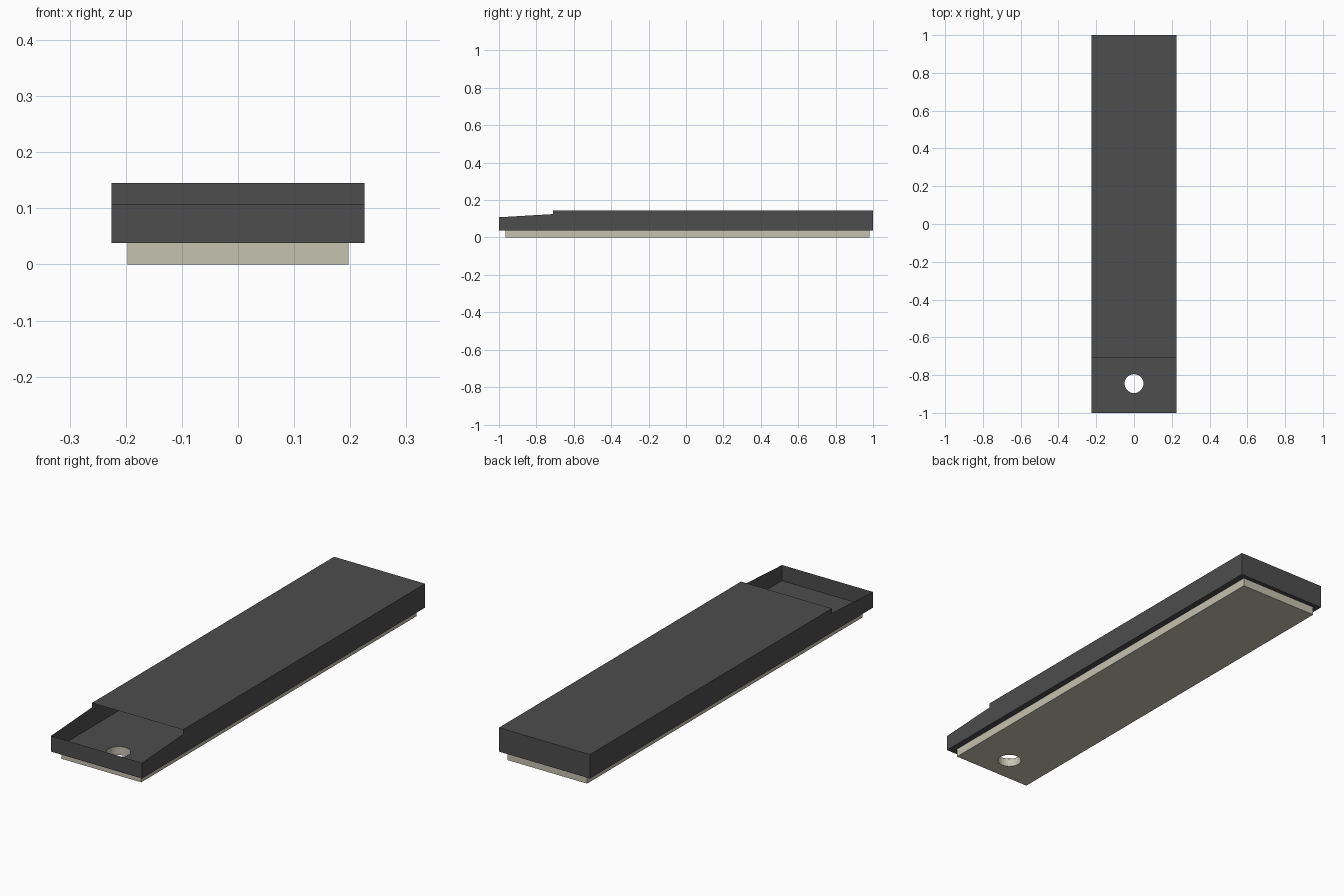
import bpy, bmesh, math

if "Cube" in bpy.data.objects:
    bpy.data.objects.remove(bpy.data.objects["Cube"])

HOLE_Y, HOLE_R, HOLE_SIDES = -0.845, 0.05, 32


def material(name, rgb):
    m = bpy.data.materials.new(name)
    m.diffuse_color = (*rgb, 1)
    m.use_nodes = True
    m.node_tree.nodes["Principled BSDF"].inputs["Base Color"].default_value = m.diffuse_color
    return m


def plate_with_hole(bm, hx, y0, y1, z):
    """Flat rectangle with the round hole cut out of it."""
    rect = [(-hx, y0), (hx, y0), (hx, y1), (-hx, y1)]
    ring = [(HOLE_R * math.cos(a), HOLE_Y + HOLE_R * math.sin(a))
            for a in (2 * math.pi * i / HOLE_SIDES for i in range(HOLE_SIDES))]
    edges = []
    for loop in (rect, ring):
        vs = [bm.verts.new((x, y, z)) for x, y in loop]
        edges += [bm.edges.new((vs[i - 1], vs[i])) for i in range(len(vs))]
    bmesh.ops.triangle_fill(bm, edges=edges, use_beauty=True, normal=(0, 0, 1))


def finish(bm, name, mat):
    bmesh.ops.remove_doubles(bm, verts=bm.verts[:], dist=1e-5)
    bmesh.ops.recalc_face_normals(bm, faces=bm.faces[:])
    me = bpy.data.meshes.new(name)
    bm.to_mesh(me)
    bm.free()
    me.materials.append(mat)
    ob = bpy.data.objects.new(name, me)
    bpy.context.collection.objects.link(ob)
    return ob


dark = material("dark_grey", (0.075, 0.075, 0.075))
cream = material("cream", (0.56, 0.54, 0.43))

# base block: drilled plate extruded upward
bm = bmesh.new()
plate_with_hole(bm, 0.197, -0.965, 0.98, 0)
ext = bmesh.ops.extrude_face_region(bm, geom=bm.faces[:], use_keep_orig=True)
top = [v for v in ext["geom"] if isinstance(v, bmesh.types.BMVert)]
bmesh.ops.translate(bm, verts=top, vec=(0, 0, 0.0378))
finish(bm, "base_block", cream)

# hollow cover: drilled floor, thin walls, lid open above the front end
W = 0.225
profile = [(-1, 0.038), (1, 0.038), (1, 0.145),
           (-0.71, 0.145), (-0.71, 0.125), (-1, 0.108)]
bm = bmesh.new()
plate_with_hole(bm, W, -1, 1, 0.038)
left, right = ([bm.verts.new((s * W, y, z)) for y, z in profile] for s in (-1, 1))
bm.faces.new(left)
bm.faces.new(right)
for a, b in ((1, 2), (2, 3), (5, 0)):   # back wall, lid, front wall
    bm.faces.new((left[a], left[b], right[b], right[a]))
finish(bm, "cover", dark)
